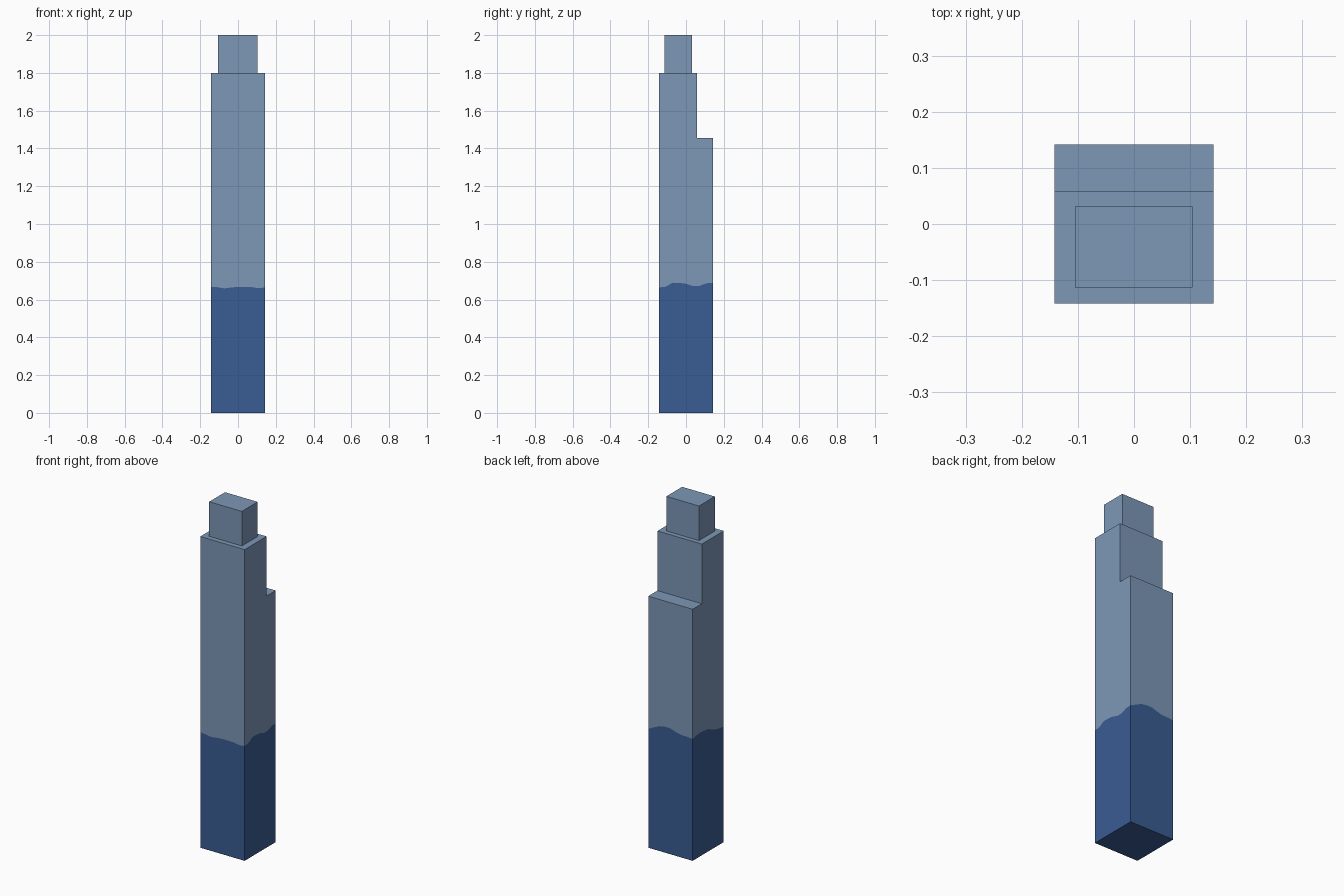
import bpy

if "Cube" in bpy.data.objects:
    bpy.data.objects.remove(bpy.data.objects["Cube"])


def material(name, rgb):
    m = bpy.data.materials.new(name)
    m.diffuse_color = (*rgb, 1.0)
    m.use_nodes = True
    m.node_tree.nodes["Principled BSDF"].inputs["Base Color"].default_value = m.diffuse_color
    return m


PALE = material("pale_blue", (0.205, 0.309, 0.468))
DEEP = material("deep_blue", (0.042, 0.107, 0.287))


def add_mesh(name, verts, faces, mat):
    me = bpy.data.meshes.new(name)
    me.from_pydata(verts, [], faces)
    me.materials.append(mat)
    ob = bpy.data.objects.new(name, me)
    bpy.context.collection.objects.link(ob)
    return ob


def add_block(name, x0, x1, y0, y1, z0, z1):
    v = [(x, y, z) for z in (z0, z1) for x, y in ((x0, y0), (x1, y0), (x1, y1), (x0, y1))]
    f = [(3, 2, 1, 0), (4, 5, 6, 7)] + [(i, (i + 1) % 4, (i + 1) % 4 + 4, i + 4) for i in range(4)]
    return add_mesh(name, v, f, PALE)


# Wavy colour line: heights at equal steps along front, right, back and left walls
R = 0.142
LINE = [
    [0.668, 0.665, 0.659, 0.664, 0.667, 0.667, 0.666, 0.660],
    [0.664, 0.668, 0.689, 0.688, 0.684, 0.672, 0.672, 0.686],
    [0.688, 0.705, 0.722, 0.728, 0.728, 0.716, 0.708, 0.708],
    [0.704, 0.712, 0.716, 0.712, 0.708, 0.692, 0.680, 0.672],
]
CORNERS = [(-R, -R), (R, -R), (R, R), (-R, R)]
N = len(LINE[0])
ring = []
for side, heights in enumerate(LINE):
    (ax, ay), (bx, by) = CORNERS[side], CORNERS[(side + 1) % 4]
    for k, h in enumerate(heights):
        t = k / N
        ring.append((ax + (bx - ax) * t, ay + (by - ay) * t, h))
COUNT = len(ring)


def wall_faces(up):
    # One many-sided wall per side, running along the wavy line
    faces = []
    for s in range(4):
        wave = [(s * N + k) % COUNT for k in range(N + 1)]
        a, b = COUNT + s, COUNT + (s + 1) % 4
        faces.append(wave + [b, a] if up else [a, b] + wave[::-1])
    return faces


# Dark lower shaft with floor
base = [(x, y, 0.0) for x, y in CORNERS]
add_mesh("lower_shaft", ring + base,
         wall_faces(False) + [[COUNT + i for i in (3, 2, 1, 0)]], DEEP)

# Pale shaft up to the rear ledge
SHELF = 1.455
top = [(x, y, SHELF) for x, y in CORNERS]
add_mesh("middle_shaft", ring + top,
         wall_faces(True) + [[COUNT + i for i in range(4)]], PALE)

# Setback tiers
add_block("upper_shaft", -R, R, -R, 0.058, SHELF, 1.80)
add_block("roof_block", -0.105, 0.104, -0.113, 0.031, 1.80, 2.0)
